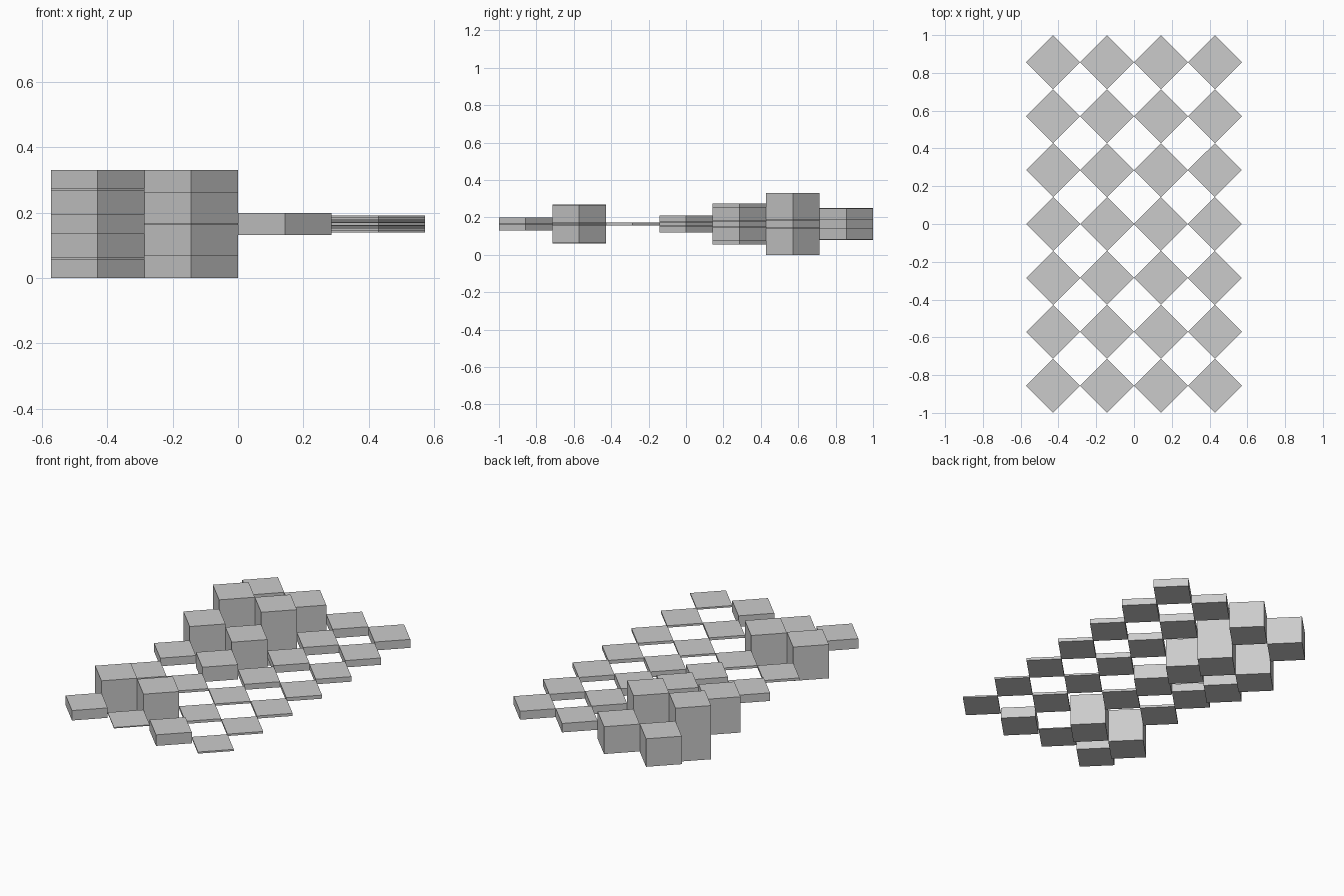
import bpy
import bmesh
from mathutils import Matrix

default = bpy.data.objects.get("Cube")
if default:
    bpy.data.objects.remove(default, do_unlink=True)

# Single plain grey
grey = bpy.data.materials.new("light_grey")
grey.use_nodes = True
colour = (0.6, 0.6, 0.6, 1.0)
grey.diffuse_color = colour
grey.node_tree.nodes["Principled BSDF"].inputs["Base Color"].default_value = colour

RADIUS = 1 / 7          # half diagonal of a diamond tile
PITCH = 2 * RADIUS      # tiles touch at their corners
MID = 0.165             # every tile is centred on this height

# Tile thickness: one line per row from front to back, right (-x) to left (+x)
THICKNESS = [
    (0.061, 0.006, 0.068, 0.010),
    (0.208, 0.197, 0.016, 0.012),
    (0.015, 0.015, 0.012, 0.016),
    (0.050, 0.091, 0.034, 0.022),
    (0.220, 0.181, 0.045, 0.031),
    (0.330, 0.330, 0.050, 0.042),
    (0.172, 0.168, 0.055, 0.052),
]


def diamond_tile(name, x, y, thickness):
    """Four-sided prism with its corners on the x and y axes."""
    mesh = bpy.data.meshes.new(name)
    bm = bmesh.new()
    bmesh.ops.create_cone(bm, cap_ends=True, segments=4, radius1=RADIUS,
                          radius2=RADIUS, depth=thickness,
                          matrix=Matrix.Translation((x, y, MID)))
    bm.to_mesh(mesh)
    bm.free()
    mesh.materials.append(grey)
    obj = bpy.data.objects.new(name, mesh)
    bpy.context.collection.objects.link(obj)


# Grid of tiles
for r, row in enumerate(THICKNESS):
    for c, thickness in enumerate(row):
        diamond_tile(f"tile_row_{r + 1}_column_{c + 1}",
                     (c - (len(row) - 1) / 2) * PITCH,
                     (r - (len(THICKNESS) - 1) / 2) * PITCH,
                     thickness)
